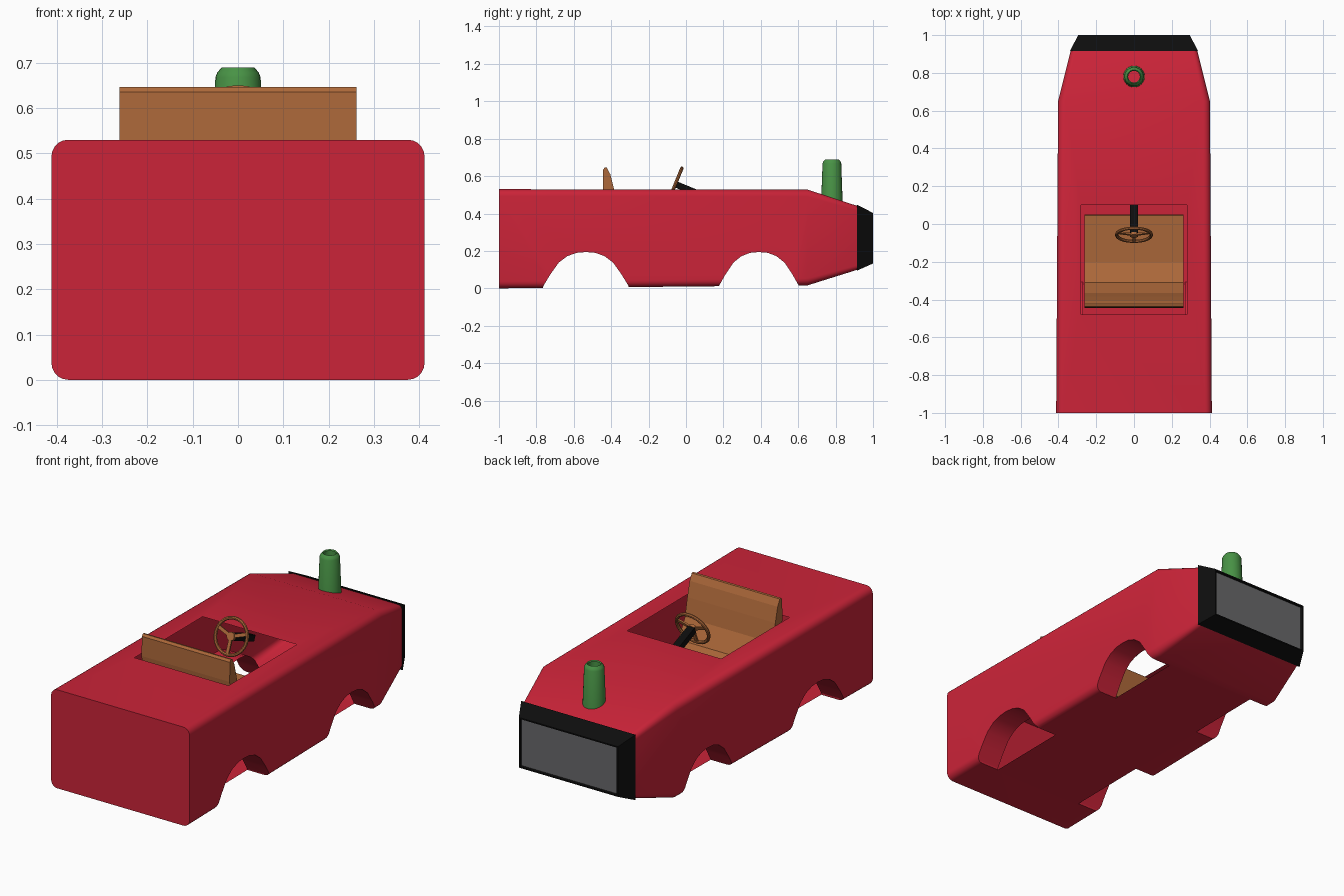
import bpy, bmesh, math
from mathutils import Vector, Matrix

old = bpy.data.objects.get("Cube")
if old:
    bpy.data.objects.remove(old, do_unlink=True)


def material(name, rgb, rough=0.6):
    m = bpy.data.materials.new(name)
    m.use_nodes = True
    m.diffuse_color = (*rgb, 1)
    node = m.node_tree.nodes["Principled BSDF"]
    node.inputs["Base Color"].default_value = (*rgb, 1)
    node.inputs["Roughness"].default_value = rough
    return m


RED = material("red paint", (0.6, 0.017, 0.04))
BROWN = material("brown leather", (0.42, 0.14, 0.042))
BLACK = material("black trim", (0.004, 0.004, 0.004))
GREEN = material("green stack", (0.065, 0.29, 0.06))
GREY = material("grey grille", (0.14, 0.14, 0.145))


def make(name, bm, *mats, smooth=None):
    me = bpy.data.meshes.new(name)
    bm.to_mesh(me)
    bm.free()
    ob = bpy.data.objects.new(name, me)
    bpy.context.collection.objects.link(ob)
    for m in mats:
        me.materials.append(m)
    if smooth:
        shade(ob, smooth)
    return ob


def shade(ob, angle):
    bpy.ops.object.select_all(action='DESELECT')
    ob.select_set(True)
    bpy.context.view_layer.objects.active = ob
    bpy.ops.object.shade_smooth_by_angle(angle=math.radians(angle))


def loft(rings, closed_ends=True):
    """Skin a row of equal rings of points."""
    bm = bmesh.new()
    rows = [[bm.verts.new(p) for p in r] for r in rings]
    n = len(rows[0])
    for a, b in zip(rows, rows[1:]):
        for i in range(n):
            j = (i + 1) % n
            bm.faces.new((a[i], a[j], b[j], b[i]))
    if closed_ends:
        bm.faces.new(rows[0])
        bm.faces.new(rows[-1])
    bmesh.ops.recalc_face_normals(bm, faces=bm.faces)
    return bm


def prism(profile, x0, x1):
    """Extrude a (y, z) profile along x."""
    return loft([[(x, y, z) for y, z in profile] for x in (x0, x1)])


def section(y, hw, z0, z1, r, steps=5):
    """Rounded rectangle across the car at y."""
    pts = []
    corners = ((1, z1, 0), (-1, z1, 1), (-1, z0, 2), (1, z0, 3))
    for sx, z, q in corners:
        cz = z - r if z == z1 else z + r
        for k in range(steps + 1):
            a = (q + k / steps) * math.pi / 2
            pts.append((sx * (hw - r) + r * math.cos(a), y, cz + r * math.sin(a)))
    return pts


# Body: tapered shell, bent down and inward at the nose
body = make("body", loft([
    section(-1, 0.412, 0, 0.53, 0.037),
    section(0.65, 0.402, 0.016, 0.528, 0.037),
    section(0.918, 0.335, 0.1, 0.44, 0.025)]), RED)

# Cutters: four wheel arches and the cockpit opening
WELL = 0.27
half = [(0.235, -0.05), (0.228, 0.012), (0.19, 0.075), (0.145, 0.138),
        (0.1, 0.172), (0.05, 0.19)]
arch = half + [(0, 0.194)] + [(-y, z) for y, z in reversed(half)]
cutters = []
for cy, scale in ((-0.535, 1.0), (0.39, 0.94)):
    prof = [(cy + y * scale, z) for y, z in arch]
    for s in (-1, 1):
        cutters.append(make("arch_cutter", prism(prof, s * WELL, s * 0.6)))
HX, Y0, Y1, FLOOR = 0.28, -0.48, 0.1, 0.3
cutters.append(make("cockpit_cutter", prism(
    [(Y0, FLOOR), (Y1, FLOOR), (Y1, 0.8), (Y0, 0.8)], -HX, HX)))

for c in cutters:
    c.hide_render = True
    mod = body.modifiers.new("cut", 'BOOLEAN')
    mod.operation = 'DIFFERENCE'
    mod.solver = 'EXACT'
    mod.object = c
bpy.context.view_layer.update()
cut = bpy.data.meshes.new_from_object(
    body.evaluated_get(bpy.context.evaluated_depsgraph_get()))
body.modifiers.clear()
body.data = cut
for c in cutters:
    bpy.data.objects.remove(c, do_unlink=True)

# Open the hollow shell: drop the arch end walls and the cockpit box walls
bm = bmesh.new()
bm.from_mesh(cut)


def is_inner(f):
    end_wall = all(abs(abs(v.co.x) - WELL) < 0.002 for v in f.verts)
    in_box = all(abs(v.co.x) < HX + 0.002 and Y0 - 0.002 < v.co.y < Y1 + 0.002
                 and v.co.z > FLOOR - 0.002 for v in f.verts)
    walls = in_box and (abs(f.normal.z) < 0.5 or f.calc_center_median().z < 0.4)
    return end_wall or walls


bmesh.ops.delete(bm, geom=[f for f in bm.faces if is_inner(f)], context='FACES')
bm.to_mesh(cut)
bm.free()
shade(body, 22)

# Grille: tapered black surround with a recessed grey panel
bm = loft([[(sx * hx, y, z) for sx, z in ((-1, z0), (1, z0), (1, z1), (-1, z1))]
           for y, hx, z0, z1 in ((0.915, 0.34, 0.095, 0.447), (1, 0.295, 0.133, 0.403))])
front = max(bm.faces, key=lambda f: f.calc_center_median().y)
bmesh.ops.inset_region(bm, faces=[front], thickness=0.01)
bmesh.ops.inset_region(bm, faces=[front], thickness=0.004, depth=-0.01)
front.material_index = 1
make("grille", bm, BLACK, GREY)

# Exhaust stack: open tapered tube with a chamfered lip
stack = [(0.059, 0.42), (0.05, 0.668), (0.046, 0.678), (0.036, 0.69),
         (0.031, 0.685), (0.031, 0.42)]
rings = [[(r * math.cos(a), 0.78 + r * math.sin(a), z)
          for a in (i * math.tau / 24 for i in range(24))] for r, z in stack]
make("exhaust_stack", loft(rings, closed_ends=False), GREEN, smooth=25)

# Bench seat: one side profile run across the cockpit
seat = [(-0.443, 0.635), (-0.434, 0.647), (-0.423, 0.645), (-0.405, 0.61),
        (-0.385, 0.53), (-0.365, 0.43), (-0.31, 0.33), (-0.2, 0.295),
        (0.045, 0.31), (0.05, 0.3), (0.05, 0.12), (-0.3, 0.14),
        (-0.42, 0.25), (-0.445, 0.53)]
make("bench_seat", prism(seat, -0.262, 0.262), BROWN)

# Steering wheel: rim, hub and three spokes on a tilted plane
hub = Vector((0, -0.057, 0.557))
normal = Vector((0, -0.925, 0.38)).normalized()
up = normal.cross(Vector((1, 0, 0)))
up = up if up.z > 0 else -up
tilt = Matrix((Vector((1, 0, 0)), up, Vector((1, 0, 0)).cross(up))).transposed().to_4x4()
place = Matrix.Translation(hub) @ tilt
R, T = 0.092, 0.009
rim = [[place @ Vector(((R + T * math.cos(b)) * math.cos(a),
                        (R + T * math.cos(b)) * math.sin(a), T * math.sin(b)))
        for b in (k * math.tau / 8 for k in range(8))]
       for a in (i * math.tau / 32 for i in range(33))]
bm = loft(rim, closed_ends=False)
bmesh.ops.remove_doubles(bm, verts=bm.verts, dist=0.0001)
bmesh.ops.create_cone(bm, cap_ends=True, segments=16, radius1=0.022, radius2=0.022,
                      depth=0.016, matrix=place)
for deg in (20, 160, 270):
    spoke = place @ Matrix.Rotation(math.radians(deg), 4, 'Z') \
        @ Matrix.Translation((R / 2, 0, 0)) @ Matrix.Diagonal((R, 0.018, 0.009, 1))
    bmesh.ops.create_cube(bm, size=1, matrix=spoke)
make("steering_wheel", bm, BROWN, smooth=40)

# Steering column: black bar running forward and down from the hub
bm = bmesh.new()
L = 0.18
bmesh.ops.create_cube(bm, size=1, matrix=Matrix.Translation(hub - normal * (L / 2 + 0.005))
                      @ tilt @ Matrix.Diagonal((0.04, 0.034, L, 1)))
make("steering_column", bm, BLACK)
